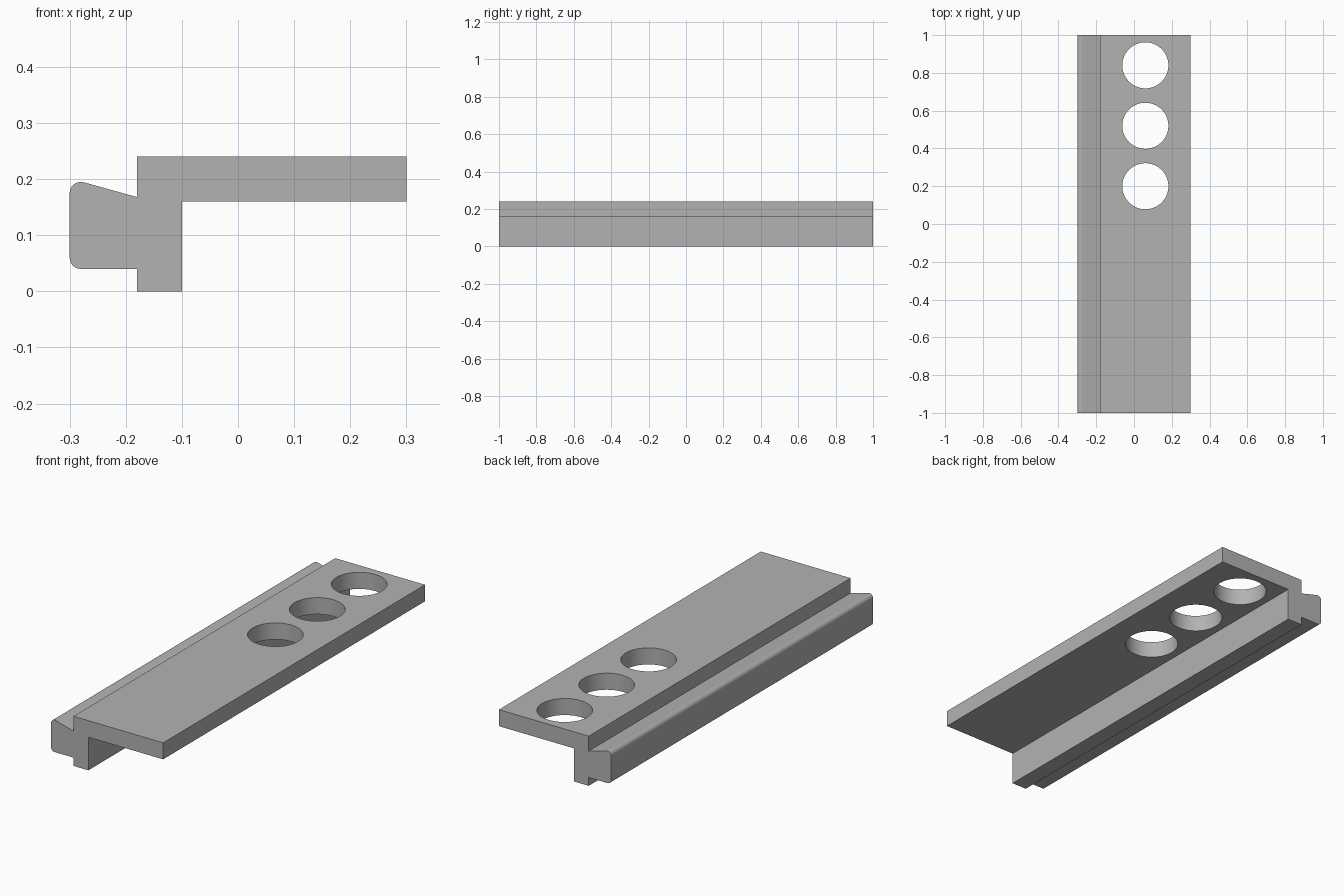
import bpy, bmesh
from math import cos, sin, radians

cube = bpy.data.objects.get("Cube")
if cube:
    bpy.data.objects.remove(cube, do_unlink=True)

grey = bpy.data.materials.new("plain grey")
grey.use_nodes = True
colour = (0.45, 0.45, 0.45, 1)
grey.diffuse_color = colour
grey.node_tree.nodes["Principled BSDF"].inputs["Base Color"].default_value = colour


def arc(cx, cz, radius, start, end, steps=10):
    angles = [radians(start + (end - start) * i / steps) for i in range(steps + 1)]
    return [(cx + radius * cos(a), cz + radius * sin(a)) for a in angles]


def extrude_profile(name, points, y0, y1):
    bm = bmesh.new()
    face = bm.faces.new([bm.verts.new((x, y0, z)) for x, z in points])
    grown = bmesh.ops.extrude_face_region(bm, geom=[face])["geom"]
    verts = [v for v in grown if isinstance(v, bmesh.types.BMVert)]
    bmesh.ops.translate(bm, verts=verts, vec=(0, y1 - y0, 0))
    bmesh.ops.recalc_face_normals(bm, faces=bm.faces)
    mesh = bpy.data.meshes.new(name)
    bm.to_mesh(mesh)
    bm.free()
    mesh.materials.append(grey)
    obj = bpy.data.objects.new(name, mesh)
    bpy.context.collection.objects.link(obj)
    return obj


# Rail section: flat plate, downward lip and rounded side bead
profile = [(0.30, 0.16), (0.30, 0.24), (-0.18, 0.24), (-0.18, 0.168)]
profile += arc(-0.28, 0.175, 0.02, 75, 180)
profile += arc(-0.28, 0.06, 0.02, 180, 270)
profile += [(-0.18, 0.04), (-0.18, 0), (-0.10, 0), (-0.10, 0.16)]
rail = extrude_profile("slotted_rail", profile, -1, 1)

# Three round through holes toward the back
for i in range(3):
    bpy.ops.mesh.primitive_cylinder_add(vertices=64, radius=0.122, depth=0.2,
                                        location=(0.06, 0.2 + 0.32 * i, 0.2))
    cutter = bpy.context.object
    cutter.name = f"hole_cutter_{i + 1}"
    cutter.data.materials.append(grey)
    cut = rail.modifiers.new("hole", "BOOLEAN")
    cut.operation = "DIFFERENCE"
    cut.solver = "EXACT"
    cut.object = cutter
    bpy.ops.object.select_all(action="DESELECT")
    rail.select_set(True)
    bpy.context.view_layer.objects.active = rail
    bpy.ops.object.modifier_apply(modifier=cut.name)
    bpy.data.objects.remove(cutter, do_unlink=True)

# Smooth the bead and hole walls, keep the edges sharp
bpy.ops.object.shade_smooth_by_angle(angle=radians(30))
